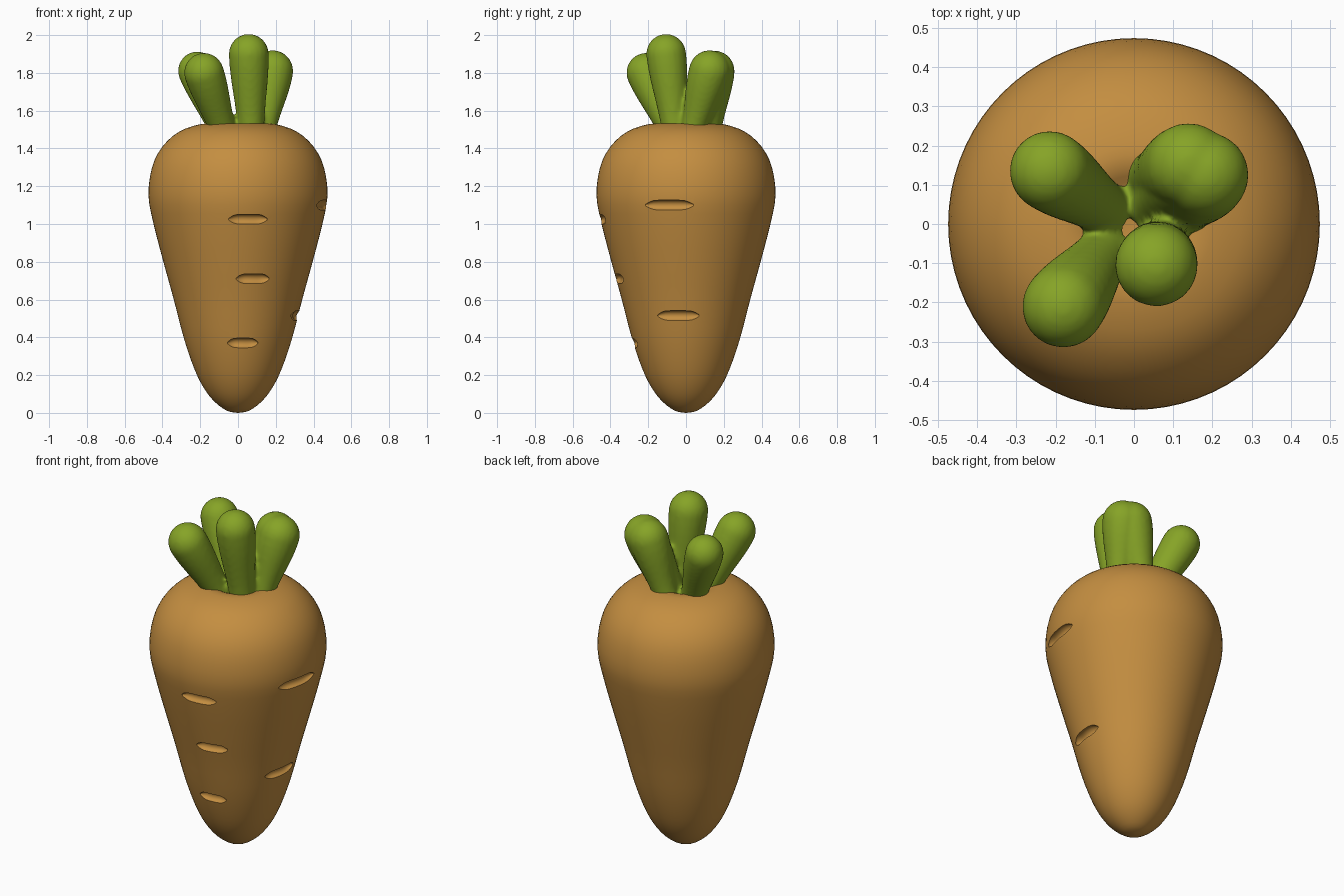
import bpy, bmesh, math
from mathutils import Vector

if "Cube" in bpy.data.objects:
    bpy.data.objects.remove(bpy.data.objects["Cube"])


def material(name, rgb):
    m = bpy.data.materials.new(name)
    m.diffuse_color = (*rgb, 1)
    m.use_nodes = True
    m.node_tree.nodes["Principled BSDF"].inputs["Base Color"].default_value = m.diffuse_color
    return m


ORANGE = material("carrot orange", (0.55, 0.27, 0.052))
GREEN = material("leaf green", (0.24, 0.37, 0.02))


def make_object(name, bm, mat):
    bmesh.ops.recalc_face_normals(bm, faces=bm.faces[:])
    me = bpy.data.meshes.new(name)
    bm.to_mesh(me)
    bm.free()
    me.materials.append(mat)
    ob = bpy.data.objects.new(name, me)
    bpy.context.collection.objects.link(ob)
    return ob


def finish(ob, angle):
    # apply all modifiers and smooth shade
    bpy.ops.object.select_all(action='DESELECT')
    ob.select_set(True)
    bpy.context.view_layer.objects.active = ob
    for m in list(ob.modifiers):
        bpy.ops.object.modifier_apply(modifier=m.name)
    bpy.ops.object.shade_smooth_by_angle(angle=math.radians(angle))


def bridge(bm, rings):
    n = len(rings[0])
    for a, b in zip(rings, rings[1:]):
        for i in range(n):
            j = (i + 1) % n
            bm.faces.new((a[i], a[j], b[j], b[i]))
    bm.faces.new(rings[0][::-1])
    bm.faces.new(rings[-1])


def loft(bm, pts, radii, n=20):
    # round tube through points with varying radius
    rings = []
    for k, p in enumerate(pts):
        t = pts[min(k + 1, len(pts) - 1)] - pts[max(k - 1, 0)]
        q = t.to_track_quat('Z', 'Y')
        rings.append([bm.verts.new(p + q @ Vector((radii[k] * math.cos(2 * math.pi * i / n),
                                                  radii[k] * math.sin(2 * math.pi * i / n), 0)))
                      for i in range(n)])
    bridge(bm, rings)


# root: smooth profile turned around z
PROFILE = [(0.003, 0.0), (0.06, 0.012), (0.125, 0.06), (0.18, 0.13), (0.23, 0.23), (0.285, 0.39),
           (0.34, 0.6), (0.395, 0.8), (0.447, 1.0), (0.474, 1.15), (0.455, 1.3), (0.40, 1.41),
           (0.31, 1.49), (0.20, 1.528), (0.14, 1.525), (0.09, 1.50), (0.01, 1.49)]


def spline(pts, steps):
    out = []
    v = [Vector(p) for p in pts]
    for i in range(len(v) - 1):
        p0, p1, p2, p3 = v[max(i - 1, 0)], v[i], v[i + 1], v[min(i + 2, len(v) - 1)]
        for s in range(steps):
            t = s / steps
            out.append(0.5 * (2 * p1 + (p2 - p0) * t + (2 * p0 - 5 * p1 + 4 * p2 - p3) * t * t
                              + (3 * p1 - p0 - 3 * p2 + p3) * t ** 3))
    return out + [v[-1]]


curve = spline(PROFILE, 3)
bm = bmesh.new()
N = 72
bridge(bm, [[bm.verts.new((p.x * math.cos(2 * math.pi * i / N), p.x * math.sin(2 * math.pi * i / N),
                           max(p.y, 0))) for i in range(N)] for p in curve])
root = make_object("root", bm, ORANGE)

# grooves: (facing angle, start, end, height)
FRONT, RIGHT = -math.pi / 2, 0
bm = bmesh.new()
for face, lo, hi, z in [(FRONT, -0.05, 0.155, 1.025), (FRONT, -0.01, 0.165, 0.71),
                        (FRONT, -0.055, 0.105, 0.37), (RIGHT, -0.215, 0.04, 1.10),
                        (RIGHT, -0.15, 0.07, 0.515)]:
    r = next(a.x + (b.x - a.x) * (z - a.y) / (b.y - a.y)
             for a, b in zip(curve, curve[1:]) if a.y <= z < b.y)
    a0, a1 = math.asin(lo / r), math.asin(hi / r)
    pts, radii = [], []
    for k in range(13):
        t = k / 12
        a = face + a0 + (a1 - a0) * t
        pts.append(Vector((r * math.cos(a), r * math.sin(a), z)))
        radii.append(0.027 * max(1 - abs(2 * t - 1) ** 5, 0.15))
    loft(bm, pts, radii, 14)
cutter = make_object("groove_cutter", bm, ORANGE)
cutter.hide_render = True
mod = root.modifiers.new("grooves", 'BOOLEAN')
mod.operation = 'DIFFERENCE'
mod.solver = 'EXACT'
mod.object = cutter
finish(root, 40)
bpy.data.objects.remove(cutter)

# leaves: (base, head centre, base radius, head radius)
LEAVES = [((0.07, -0.055, 1.47), (0.057, -0.105, 1.90), 0.07, 0.106),
          ((-0.07, 0.035, 1.47), (-0.215, 0.135, 1.81), 0.07, 0.103),
          ((-0.07, -0.065, 1.47), (-0.18, -0.21, 1.80), 0.07, 0.106),
          # wide back leaf with a split stalk
          ((0.04, 0.12, 1.47), (0.14, 0.15, 1.81), 0.065, 0.108),
          ((0.13, 0.03, 1.47), (0.183, 0.125, 1.81), 0.065, 0.11),
          ((0.04, 0.04, 1.47), (0.15, 0.13, 1.79), 0.06, 0.1)]
bm = bmesh.new()
for base, head, r0, r1 in LEAVES:
    b, h = Vector(base), Vector(head)
    d = (h - b).normalized()
    pts, radii = [], []
    for k in range(9):
        t = k / 8
        pts.append(b.lerp(h, t))
        radii.append(r0 + (r1 - r0) * t * t * (3 - 2 * t))
    for k in range(1, 8):
        a = k / 7 * math.pi / 2 * 0.98
        pts.append(h + d * r1 * math.sin(a))
        radii.append(r1 * math.cos(a))
    loft(bm, pts, radii)
leaves = make_object("leaves", bm, GREEN)
mod = leaves.modifiers.new("blend", 'REMESH')
mod.mode = 'VOXEL'
mod.voxel_size = 0.011
mod = leaves.modifiers.new("soften", 'SMOOTH')
mod.factor = 0.5
mod.iterations = 6
finish(leaves, 80)
